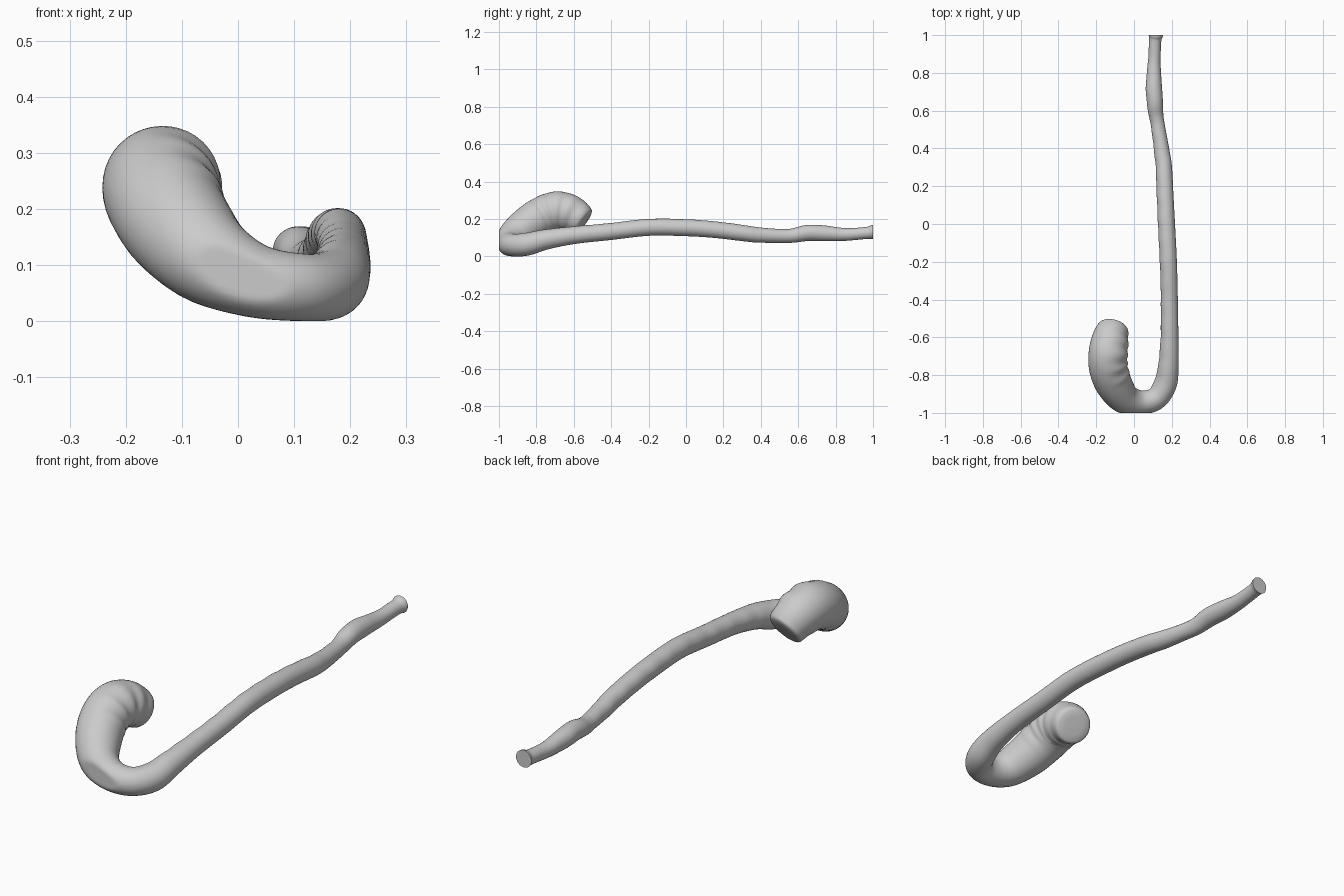
import bpy, bmesh, math
from mathutils import Vector

if "Cube" in bpy.data.objects:
    bpy.data.objects.remove(bpy.data.objects["Cube"])

SIDES, STEPS = 40, 9

# centre line: x, y, z, radius (from shaft tip, round the bend, to handle end)
path = [
    (.115, 1.0, .130, .039), (.112, .965, .125, .032), (.107, .85, .117, .034),
    (.105, .74, .123, .042), (.110, .65, .125, .043), (.118, .57, .111, .038),
    (.130, .50, .109, .037), (.148, .38, .115, .041), (.158, .30, .125, .043),
    (.165, .15, .143, .044), (.172, .0, .153, .045), (.182, -.2, .155, .045),
    (.187, -.4, .133, .045), (.188, -.6, .113, .047), (.182, -.75, .090, .054),
    (.165, -.85, .065, .061), (.115, -.925, .060, .060), (.03, -.945, .072, .066),
    (-.05, -.922, .110, .083), (-.105, -.85, .167, .097), (-.135, -.765, .220, .102),
    (-.137, -.685, .244, .103), (-.126, -.61, .226, .097), (-.113, -.555, .188, .082),
]


def catmull(p0, p1, p2, p3, t):
    return .5 * (2 * p1 + (p2 - p0) * t + (2 * p0 - 5 * p1 + 4 * p2 - p3) * t * t
                 + (3 * p1 - p0 - 3 * p2 + p3) * t ** 3)


# smooth samples along the centre line
pts = [Vector(p) for p in path]
pts = [2 * pts[0] - pts[1]] + pts + [2 * pts[-1] - pts[-2]]
samples = [catmull(*pts[i:i + 4], k / STEPS)
           for i in range(len(pts) - 3) for k in range(STEPS)] + [pts[-2]]
centres = [s.xyz for s in samples]
radii = [s.w for s in samples]
n = len(samples)

bm = bmesh.new()


def ring(centre, tangent, radius, ripple=0.0):
    side = tangent.cross(Vector((0, 0, 1))).normalized()
    up = side.cross(tangent).normalized()
    verts = []
    for k in range(SIDES):
        a = 2 * math.pi * k / SIDES
        # ripples fade in on the inner upper side only
        r = radius * (1 + ripple * max(0, math.cos(a - .5)) ** 2)
        v = centre + (side * math.cos(a) + up * math.sin(a)) * r
        v.y = min(1, max(-1, v.y))      # flat spot on the front of the bend
        v.z = max(0, v.z)
        verts.append(bm.verts.new(v))
    return verts


def bridge(a, b):
    for k in range(SIDES):
        j = (k + 1) % SIDES
        bm.faces.new((a[k], a[j], b[j], b[k]))


# body: shaft, bend and handle as one continuous sweep
rings = []
for i in range(n):
    t = (centres[min(i + 1, n - 1)] - centres[max(i - 1, 0)]).normalized()
    if i == 0:
        t = Vector((0, -1, 0))
    y = centres[i].y
    ripple = 0.0
    if i > n * .8 and y > -.82:
        ripple = .035 * math.sin((y + .82) * 2 * math.pi / .06)
    elif i < n * .6:
        ripple = .025 * math.sin(y * 55)
    rings.append(ring(centres[i], t, radii[i], ripple))
for a, b in zip(rings, rings[1:]):
    bridge(a, b)

# tail end: flat cap
bm.faces.new(rings[0])

# handle end: rounded rim and nearly flat face
last = rings[-1]
end_t = (centres[-1] - centres[-2]).normalized()
for offset, scale in ((.006, .95), (.010, .86), (.012, .5)):
    nxt = ring(centres[-1] + end_t * offset, end_t, radii[-1] * scale)
    bridge(last, nxt)
    last = nxt
bm.faces.new(last)

bmesh.ops.recalc_face_normals(bm, faces=bm.faces)
mesh = bpy.data.meshes.new("curved_stick")
bm.to_mesh(mesh)
bm.free()
obj = bpy.data.objects.new("curved_stick", mesh)
bpy.context.collection.objects.link(obj)
bpy.context.view_layer.objects.active = obj
obj.select_set(True)
bpy.ops.object.shade_smooth_by_angle(angle=math.radians(40))
